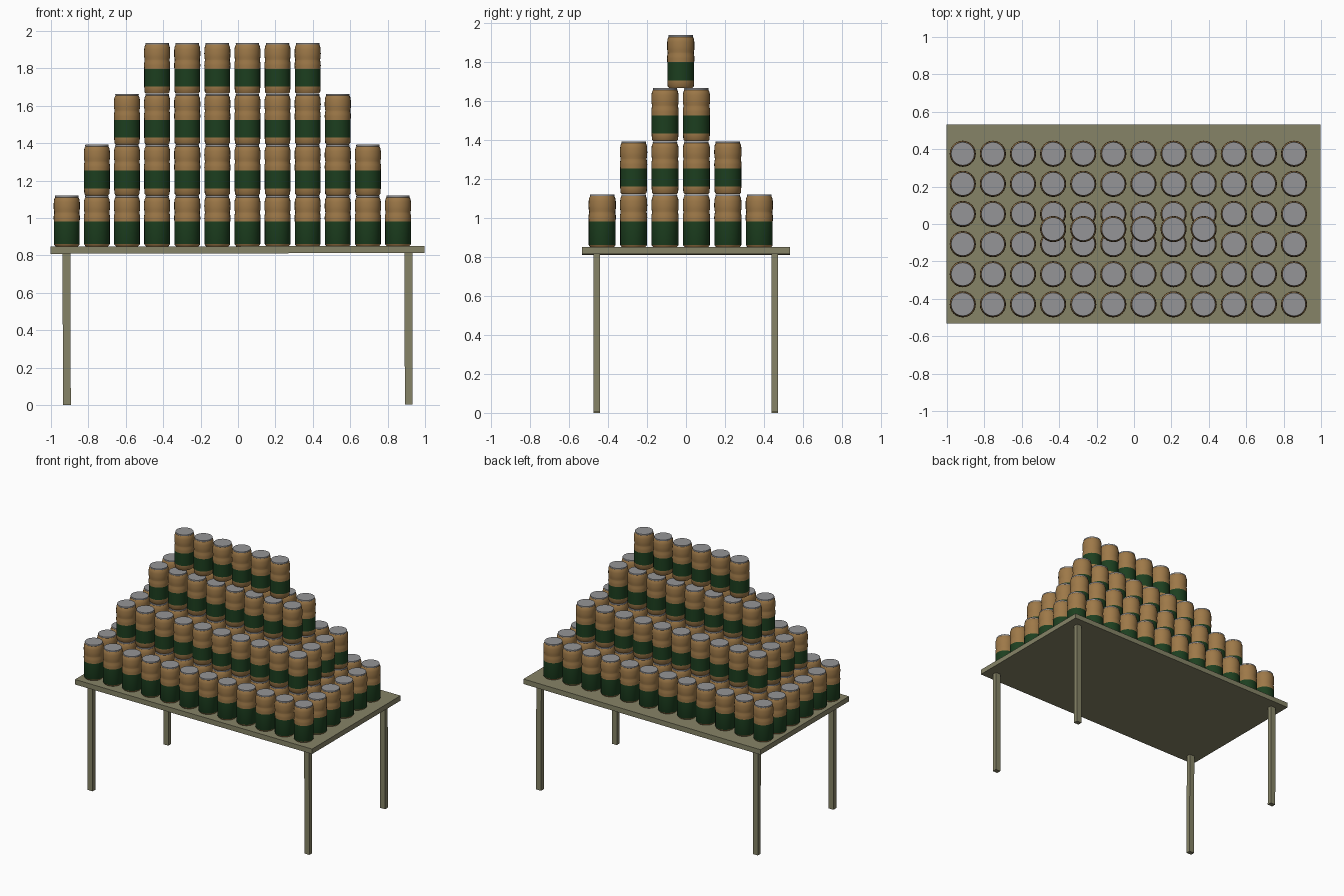
import bpy, bmesh, math
from mathutils import Matrix

if "Cube" in bpy.data.objects:
    bpy.data.objects.remove(bpy.data.objects["Cube"])

def material(name, rgb):
    m = bpy.data.materials.new(name)
    m.diffuse_color = (*rgb, 1)
    m.use_nodes = True
    m.node_tree.nodes["Principled BSDF"].inputs["Base Color"].default_value = m.diffuse_color
    return m

COPPER = material("copper", (0.34, 0.19, 0.065))
GREEN = material("dark_green", (0.012, 0.05, 0.014))
LID = material("lid_grey", (0.30, 0.30, 0.31))
WOOD = material("table_olive", (0.24, 0.23, 0.135))

TILT = Matrix.Rotation(math.radians(-0.13), 4, 'Y')   # the table leans very slightly

def box(name, centre, size):
    bm = bmesh.new()
    bmesh.ops.create_cube(bm, size=1, matrix=TILT @ Matrix.Translation(centre)
                          @ Matrix.Diagonal((*size, 1)))
    me = bpy.data.meshes.new(name)
    bm.to_mesh(me)
    bm.free()
    me.materials.append(WOOD)
    ob = bpy.data.objects.new(name, me)
    bpy.context.collection.objects.link(ob)
    return ob

def can(name, label_bottom, sides=24):
    # lathe profile: radius, height, material of the band above the point
    prof = [(0.060, 0.000, 0), (0.067, 0.008, 0), (0.069, label_bottom, 1),
            (0.069, 0.132, 0), (0.070, 0.150, 0), (0.0695, 0.164, 0),
            (0.067, 0.176, 0), (0.067, 0.184, 0), (0.0695, 0.196, 0),
            (0.070, 0.215, 0), (0.0695, 0.236, 0), (0.067, 0.252, 0),
            (0.062, 0.262, 2), (0.063, 0.266, 2), (0.062, 0.271, 2)]
    bm = bmesh.new()
    rings = [[bm.verts.new((r * math.cos(2 * math.pi * i / sides),
                            r * math.sin(2 * math.pi * i / sides), z))
              for i in range(sides)] for r, z, _ in prof]
    for k in range(len(prof) - 1):
        for i in range(sides):
            j = (i + 1) % sides
            f = bm.faces.new((rings[k][i], rings[k][j], rings[k + 1][j], rings[k + 1][i]))
            f.material_index = prof[k][2]
    bm.faces.new(rings[-1]).material_index = 2
    bm.faces.new(rings[0][::-1])
    me = bpy.data.meshes.new(name)
    bm.to_mesh(me)
    bm.free()
    for m in (COPPER, GREEN, LID):
        me.materials.append(m)
    ob = bpy.data.objects.new(name, me)
    bpy.context.collection.objects.link(ob)
    bpy.context.view_layer.objects.active = ob
    ob.select_set(True)
    bpy.ops.object.shade_smooth_by_angle(angle=math.radians(40))
    ob.select_set(False)
    return ob

# table
box("table_top", (0, 0, 0.83), (2.0, 1.066, 0.038))
for xn, x in (("left", -0.915), ("right", 0.913)):
    for yn, y in (("front", -0.457), ("back", 0.455)):
        box(f"{yn}_{xn}_leg", (x, y, 0.408), (0.042, 0.034, 0.812))

# stacked layers of cans
STEP, LAYER_H = 0.161, 0.272
for n, (cols, rows) in enumerate(((12, 6), (10, 4), (8, 2), (6, 1))):
    ob = can(f"can_layer_{n + 1}", 0.012 if n == 0 else 0.038)
    ob.location = (-0.03 - STEP * (cols - 1) / 2, -0.027 - STEP * (rows - 1) / 2,
                   0.849 + n * LAYER_H)
    for axis, count in ((0, cols), (1, rows)):
        arr = ob.modifiers.new("row" if axis == 0 else "column", 'ARRAY')
        arr.count = count
        arr.use_relative_offset = False
        arr.use_constant_offset = True
        arr.constant_offset_displace = (STEP, 0, 0) if axis == 0 else (0, STEP, 0)
